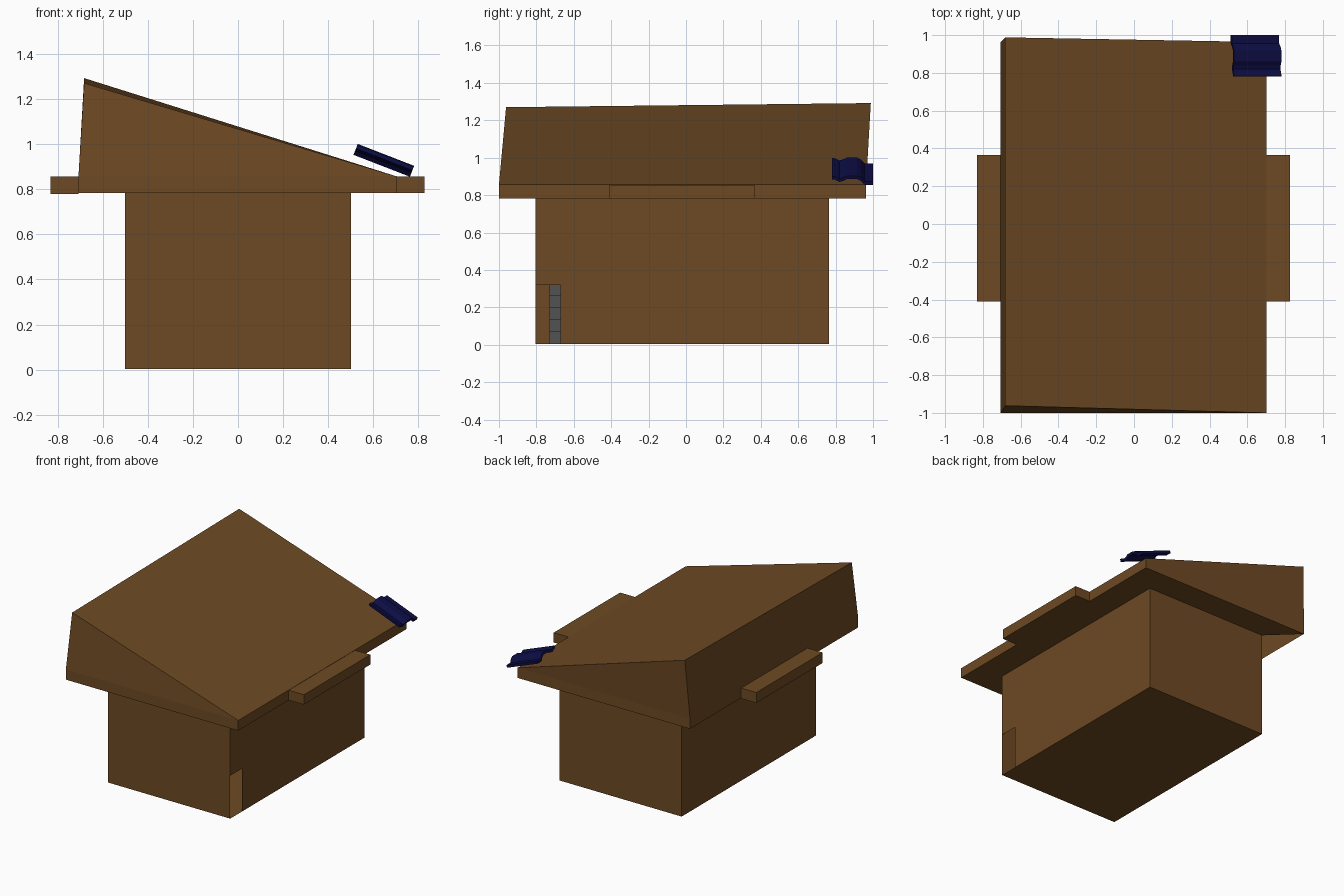
import bpy, bmesh
from mathutils import Vector

if "Cube" in bpy.data.objects:
    bpy.data.objects.remove(bpy.data.objects["Cube"])


def material(name, rgb):
    m = bpy.data.materials.new(name)
    m.diffuse_color = (*rgb, 1)
    m.use_nodes = True
    m.node_tree.nodes["Principled BSDF"].inputs["Base Color"].default_value = m.diffuse_color
    return m


brown = material("brown_wood", (0.155, 0.068, 0.017))
navy = material("navy_tile", (0.004, 0.004, 0.06))
grey = material("grey_stone", (0.085, 0.085, 0.085))


def make(name, polygons, mat):
    """Object from a list of polygons given as point lists."""
    bm = bmesh.new()
    for poly in polygons:
        bm.faces.new([bm.verts.new(p) for p in poly])
    bmesh.ops.remove_doubles(bm, verts=bm.verts, dist=0.0005)
    bmesh.ops.recalc_face_normals(bm, faces=bm.faces)
    mesh = bpy.data.meshes.new(name)
    bm.to_mesh(mesh)
    bm.free()
    mesh.materials.append(mat)
    ob = bpy.data.objects.new(name, mesh)
    bpy.context.collection.objects.link(ob)
    return ob


def rect(x0, x1, y0, y1, z):
    return [(x0, y0, z), (x1, y0, z), (x1, y1, z), (x0, y1, z)]


def band(a, b):
    """Four quads joining two rings: front, right, back, left."""
    return [[a[i], a[(i + 1) % 4], b[(i + 1) % 4], b[i]] for i in range(4)]


def box(name, x0, x1, y0, y1, z0, z1, mat):
    lo, hi = rect(x0, x1, y0, y1, z0), rect(x0, x1, y0, y1, z1)
    return make(name, band(lo, hi) + [lo, hi], mat)


# Hollow walls with a doorway at the front end of the right wall
X, YF, YB, EAVE = 0.5, -0.805, 0.765, 0.782
base, top = rect(-X, X, YF, YB, 0.003), rect(-X, X, YF, YB, EAVE)
front, _, back, left = band(base, top)
DOOR_Y, DOOR_Z = -0.67, 0.32
right = [(X, DOOR_Y, 0.003), base[2], top[2], top[1],
         (X, YF, DOOR_Z), (X, DOOR_Y, DOOR_Z)]
make("house_walls", [base, front, right, back, left], brown)

# Mono-pitch roof: eave soffit (open along the left), fascia and slope
soffit = rect(-0.707, 0.702, -1.0, 0.963, EAVE)
fascia = rect(-0.707, 0.702, -1.0, 0.963, 0.857)
ridge = [(-0.682, -0.962, 1.27), fascia[1], fascia[2], (-0.682, 0.988, 1.292)]
gables = [[fascia[0], fascia[1], ridge[0]],
          [fascia[2], fascia[3], ridge[3]],
          [fascia[3], fascia[0], ridge[0], ridge[3]]]
make("roof", band(top, soffit)[:3] + band(soffit, fascia) + gables + [ridge], brown)

# Ledges projecting from both eaves
box("right_ledge", 0.702, 0.826, -0.41, 0.365, EAVE, 0.855, brown)
box("left_ledge", -0.83, -0.707, -0.41, 0.365, 0.778, 0.855, brown)

# Indoor staircase climbing to the left
RISE, RUN = 0.065, 0.075
for i in range(6):
    x1 = 0.0 - i * RUN
    box(f"stair_{i + 1}", x1 - RUN, x1, -0.73, -0.52, 0.005 + i * RISE,
        0.005 + (i + 1) * RISE, grey)

# Loose wavy roof tile, profile swept down the slope
wave = [(0.78, 0.03), (0.795, 0.03), (0.82, 0.017), (0.84, 0.022), (0.86, 0.033),
        (0.915, 0.033), (0.935, 0.022), (0.955, 0.0), (1.0, 0.0)]
origin, along, up = Vector((0.512, 0, 0.952)), Vector((0.25, 0, -0.097)), Vector((0.36, 0, 0.93))


def tile_point(t, y, h):
    return origin + along * t + up * h + Vector((0, y, 0))


THICK = 0.019
outline = wave + [(y, h - 0) for y, h in reversed(wave)]
count = len(wave)
ends = [[tile_point(t, y, h + (THICK if i < count else 0))
         for i, (y, h) in enumerate(outline)] for t in (0, 1)]
n = len(outline)
sides = [[ends[0][i], ends[0][(i + 1) % n], ends[1][(i + 1) % n], ends[1][i]] for i in range(n)]
make("roof_tile", sides + ends, navy)
